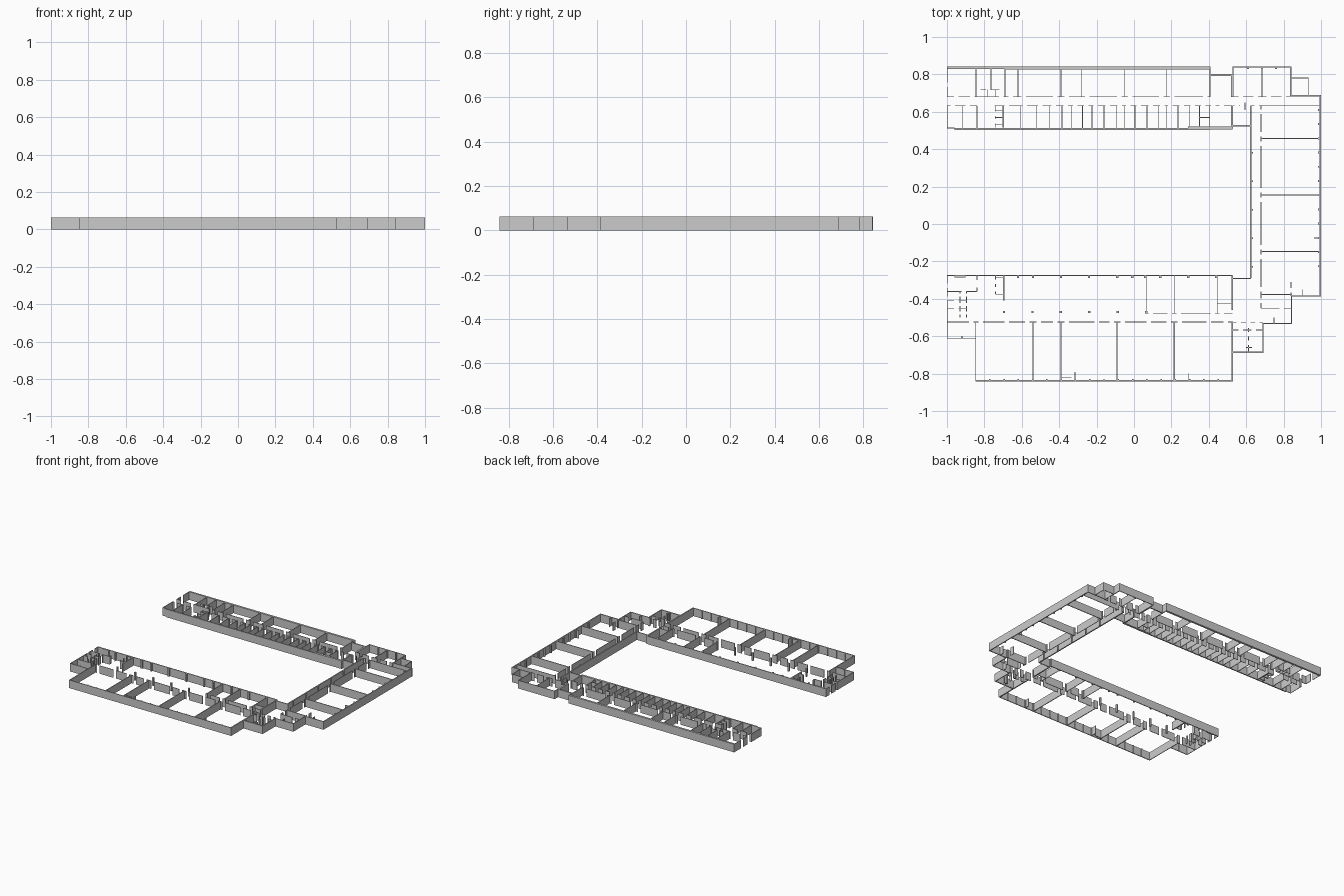
import bpy, bmesh

H = 0.062      # wall height
THIN = 0.004   # partition thickness
OUT = 0.009    # outer wall thickness
DOOR = 0.024   # door gap width


class Part:
    """Collects wall boxes and turns them into one object."""
    def __init__(self, name):
        self.name, self.bm = name, bmesh.new()

    def box(self, x0, x1, y0, y1):
        low = [self.bm.verts.new(p) for p in
               ((x0, y0, 0), (x1, y0, 0), (x1, y1, 0), (x0, y1, 0))]
        top = [self.bm.verts.new((v.co.x, v.co.y, H)) for v in low]
        self.bm.faces.new(low[::-1])
        self.bm.faces.new(top)
        for i in range(4):
            j = (i + 1) % 4
            self.bm.faces.new((low[i], low[j], top[j], top[i]))

    def run(self, axis, c, a, b, t=THIN, doors=(), gap=DOOR):
        """Straight wall along an axis at coordinate c, split by door gaps."""
        start = a
        for d in sorted(doors) + [None]:
            end = b if d is None else d - gap / 2
            if end - start > 0.002:
                if axis == 'x':
                    self.box(start, end, c - t / 2, c + t / 2)
                else:
                    self.box(c - t / 2, c + t / 2, start, end)
            if d is not None:
                start = d + gap / 2

    def x(self, y, a, b, t=THIN, doors=(), gap=DOOR):
        self.run('x', y, a, b, t, doors, gap)

    def y(self, x, a, b, t=THIN, doors=(), gap=DOOR):
        self.run('y', x, a, b, t, doors, gap)

    def columns(self, points, s=0.012):
        for px, py in points:
            self.box(px - s / 2, px + s / 2, py - s / 2, py + s / 2)

    def done(self):
        me = bpy.data.meshes.new(self.name)
        self.bm.to_mesh(me)
        self.bm.free()
        bpy.context.collection.objects.link(bpy.data.objects.new(self.name, me))


# North wing outer walls
p = Part("north_wing_outer_walls")
p.x(0.836, -1, -0.69, 0.014)
p.x(0.835, -0.69, 0.41, 0.016)
p.x(0.508, -0.96, 0.40, 0.009)
p.x(0.513, -1, -0.96)
p.x(0.513, 0.29, 0.527, 0.016)
p.y(-0.998, 0.68, 0.84, doors=[0.745])
p.y(-0.998, 0.51, 0.63)
p.y(0.407, 0.68, 0.84, 0.006)
p.x(0.797, 0.41, 0.527, OUT)
p.y(0.524, 0.61, 0.80, OUT, doors=[0.655], gap=0.05)
p.y(0.524, 0.51, 0.62, OUT)
p.done()

# North wing corridor walls and rooms
p = Part("north_wing_partitions")
south_rooms = [-0.605, -0.52, -0.45, -0.385, -0.335, -0.275, -0.225, -0.16, -0.095, -0.05,
               0.005, 0.07, 0.13, 0.175, 0.235, 0.295, 0.35, 0.405]
for x in [-0.915, -0.84] + south_rooms:
    p.y(x, 0.51, 0.63)
for x in (-0.845, -0.69, -0.62, -0.39, -0.28, -0.05, 0.175):
    p.y(x, 0.68, 0.835)
p.x(0.681, -1, 0.41, doors=[-0.95, -0.865, -0.71, -0.66, -0.59, -0.42, -0.36, -0.25,
                            -0.08, -0.02, 0.145, 0.205, 0.38])
p.x(0.632, -1, -0.84, doors=[-0.97, -0.89])
p.x(0.632, -0.745, 0.527, doors=[-0.68] + [x + 0.02 for x in south_rooms] + [0.47])
p.x(0.57, 0.35, 0.405)
# stair core and washroom stubs
p.y(-0.765, 0.72, 0.84)
p.x(0.718, -0.82, -0.72, doors=[-0.78])
p.y(-0.785, 0.68, 0.72)
p.y(-0.742, 0.68, 0.72)
p.y(-0.70, 0.515, 0.63, 0.008)
p.y(-0.742, 0.515, 0.63, doors=[0.55, 0.59])
for y in (0.53, 0.57, 0.605):
    p.x(y, -0.742, -0.70)
p.done()

# North-east corner block
p = Part("north_east_block")
p.x(0.84, 0.527, 0.84, 0.005)
p.y(0.53, 0.68, 0.842, 0.005)
p.y(0.685, 0.68, 0.842)
p.y(0.838, 0.685, 0.842, 0.006)
p.x(0.78, 0.84, 0.932)
p.y(0.932, 0.687, 0.782)
p.x(0.681, 0.53, 0.84, doors=[0.57, 0.65, 0.72, 0.80])
p.x(0.632, 0.53, 1.0, doors=[0.55, 0.58, 0.61, 0.655])
p.x(0.525, 0.525, 0.625, 0.006)
p.y(0.593, 0.61, 0.65)
p.columns([(0.61, 0.834), (0.685, 0.834), (0.76, 0.834)], 0.01)
p.done()

# East wing
p = Part("east_wing_walls")
p.x(0.686, 0.84, 1.0, 0.006)
p.y(0.996, -0.385, 0.688, 0.007)
p.y(0.624, -0.29, 0.63, OUT)
p.y(0.679, -0.45, 0.63, doors=[0.60, 0.48, 0.43, 0.18, 0.13, -0.125, -0.175, -0.35, -0.41])
for y in (0.457, 0.156, -0.148):
    p.x(y, 0.68, 0.995, 0.006)
p.x(-0.377, 0.68, 0.845, 0.005)
p.x(-0.385, 0.84, 1.0, 0.007)
p.y(0.84, -0.385, -0.31, doors=[-0.355])
p.y(0.90, -0.385, -0.35)
p.columns([(0.988, 0.61 - 0.076 * i) for i in range(12)], 0.01)
p.columns([(0.631, 0.38 - 0.152 * i) for i in range(5)], 0.008)
p.x(-0.075, 0.963, 0.995)
p.done()

# South-east entrance and stair block
p = Part("south_east_block")
p.x(-0.291, 0.524, 0.625, 0.006)
p.y(0.526, -0.46, -0.275, OUT)
p.x(-0.453, 0.68, 0.845, doors=[0.79])
p.y(0.843, -0.535, -0.377, 0.005)
p.x(-0.533, 0.69, 0.845, 0.005)
p.y(0.748, -0.535, -0.50)
p.y(0.69, -0.69, -0.53, 0.006)
p.x(-0.686, 0.525, 0.693, 0.008)
p.x(-0.525, 0.527, 0.69, doors=[0.56, 0.61, 0.66])
p.x(-0.567, 0.53, 0.69, doors=[0.57, 0.64])
p.y(0.612, -0.685, -0.555, doors=[-0.59, -0.635])
p.x(-0.66, 0.60, 0.63)
p.done()

# South wing outer walls
p = Part("south_wing_outer_walls")
p.x(-0.275, -1, 0.527, 0.006)
p.x(-0.838, -0.848, 0.53, 0.006)
p.y(-0.846, -0.84, -0.525, 0.005)
p.y(0.526, -0.84, -0.52, OUT)
p.x(-0.611, -1, -0.846, 0.005)
p.y(-0.998, -0.613, -0.523)
p.y(-0.998, -0.523, -0.275, doors=[-0.33, -0.40])
p.columns([(x, -0.284) for x in (-0.62, -0.54, -0.39, -0.24, -0.09, -0.01,
                                 0.06, 0.14, 0.29, 0.44)])
p.columns([(-0.77 + 0.0762 * i, -0.833) for i in range(18)], 0.008)
p.columns([(-0.92, -0.607)], 0.01)
p.x(-0.279, -0.96, -0.90, 0.012)
p.done()

# South wing corridor walls and rooms
p = Part("south_wing_partitions")
rooms = (-0.54, -0.39, -0.09, 0.215)
for x in rooms:
    p.y(x, -0.838, -0.524, 0.006)
p.x(-0.524, -1, 0.527, doors=[-0.87, -0.82, -0.68, -0.57, -0.51, -0.42, -0.36, -0.20,
                              -0.12, -0.06, 0.08, 0.185, 0.245, 0.40, 0.49])
p.x(-0.477, 0.06, 0.527, doors=[0.09, 0.19, 0.24, 0.42, 0.47])
for x in (0.065, 0.215, 0.445):
    p.y(x, -0.477, -0.275)
p.x(-0.427, 0.445, 0.527)
p.y(-0.315, -0.838, -0.79)
p.y(0.29, -0.838, -0.80)
p.x(-0.82, -0.39, -0.335)
p.columns([(-0.695 + 0.152 * i, -0.471) for i in range(6)])
p.done()

# South wing washrooms and stair core
p = Part("south_wing_washrooms")
p.x(-0.361, -1, -0.84, doors=[-0.91])
p.y(-0.84, -0.361, -0.275, doors=[-0.32], gap=0.04)
for x in (-0.93, -0.895):
    p.y(x, -0.50, -0.361, doors=[-0.38, -0.43, -0.475], gap=0.016)
for y in (-0.41, -0.45):
    p.x(y, -1, -0.895, doors=[-0.95])
p.y(-0.697, -0.41, -0.275, 0.009)
p.y(-0.74, -0.375, -0.275, doors=[-0.31, -0.35])
p.x(-0.375, -0.74, -0.70)
p.x(-0.287, -0.74, -0.70)
p.done()
